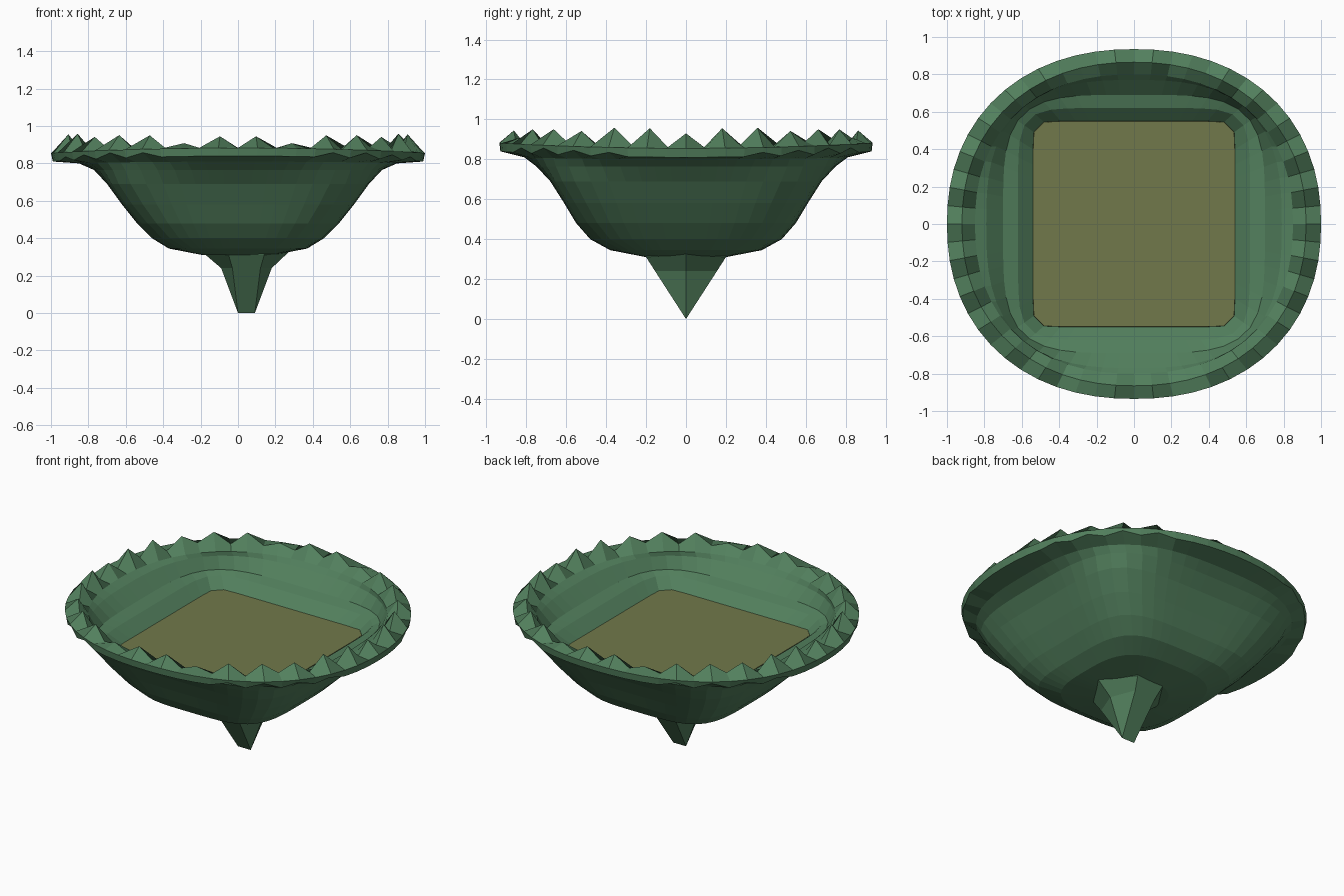
import bpy
from math import sin, cos, tau

if "Cube" in bpy.data.objects:
    bpy.data.objects.remove(bpy.data.objects["Cube"])

SEG = 60


def material(name, rgb):
    m = bpy.data.materials.new(name)
    m.diffuse_color = (*rgb, 1)
    m.use_nodes = True
    m.node_tree.nodes["Principled BSDF"].inputs["Base Color"].default_value = m.diffuse_color
    return m


def make_object(name, verts, faces, mat):
    me = bpy.data.meshes.new(name)
    me.from_pydata(verts, [], faces)
    me.update()
    ob = bpy.data.objects.new(name, me)
    bpy.context.collection.objects.link(ob)
    me.materials.append(mat)
    return ob


def ring(ax, ay, z, n, lift=0.0, peaks=None):
    """Superellipse ring; lift raises the front and back, peaks adds teeth."""
    pts = []
    for i in range(SEG):
        a = tau * i / SEG
        c, s = cos(a), sin(a)
        r = (abs(c) ** n + abs(s) ** n) ** (-1 / n)
        h = z + lift * s * s
        if peaks:
            q = i % 30
            h += peaks[min(q, 30 - q)]
        pts.append((ax * r * c, ay * r * s, h))
    return pts


def loft(rings, cap_start=True, cap_end=False):
    k = len(rings[0])
    verts = [p for r in rings for p in r]
    faces = []
    for j in range(len(rings) - 1):
        for i in range(k):
            n = (i + 1) % k
            faces.append((j * k + i, j * k + n, (j + 1) * k + n, (j + 1) * k + i))
    if cap_start:
        faces.append(tuple(reversed(range(k))))
    if cap_end:
        faces.append(tuple(range((len(rings) - 1) * k, len(rings) * k)))
    return verts, faces


green = material("leaf_green", (0.085, 0.215, 0.11))
olive = material("olive_floor", (0.165, 0.19, 0.07))

# Boxy bowl with a rounder, ragged rim (tooth heights for one quarter)
teeth = [.07, 0, .095, .01, .095, 0, .075, .02, .08, 0, .075, 0, .03, 0, .065, 0]
waves = [0, 0, 0, 0, .02, 0, .025, 0, .03, 0, .025, 0, 0, 0, 0, 0]
bowl = [
    ring(.19, .20, .31, 2.2),
    ring(.37, .38, .345, 3.2),
    ring(.46, .48, .40, 4),
    ring(.54, .55, .48, 4.5),
    ring(.62, .61, .58, 5),
    ring(.70, .68, .69, 5),
    ring(.77, .75, .765, 3.7),
    ring(.85, .81, .80, 2.8, .01),
    ring(.99, .93, .81, 2.2, .03, waves),
    ring(1.0, .935, .855, 2.2, .028),
    ring(.92, .865, .86, 2.2, .02, teeth),
    ring(.85, .80, .845, 2.3, .01),
    ring(.79, .77, .825, 2.8),
    ring(.70, .69, .75, 4.2),
    ring(.62, .62, .73, 7),
    ring(.54, .55, .665, 18),
]
make_object("bowl", *loft(bowl), green)

# Flat floor inside the bowl
make_object("floor", *loft([ring(.54, .55, .655, 18), ring(.539, .549, .667, 18)],
                           True, True), olive)

# Wedge-shaped root below the bowl
root = []
for x0, x1, x2, x3, y, z_side, z_end in (
        (0, 0, .09, .09, 0, 0, 0),
        (-.09, -.03, .12, .18, .155, .24, .24),
        (-.19, -.05, .14, .27, .20, .31, .325),
        (-.19, -.05, .14, .27, .20, .40, .40)):
    root.append([(x0, 0, z_end), (x1, -y, z_side), (x2, -y, z_side),
                 (x3, 0, z_end), (x2, y, z_side), (x1, y, z_side)])
make_object("root", *loft(root, False, True), green)
